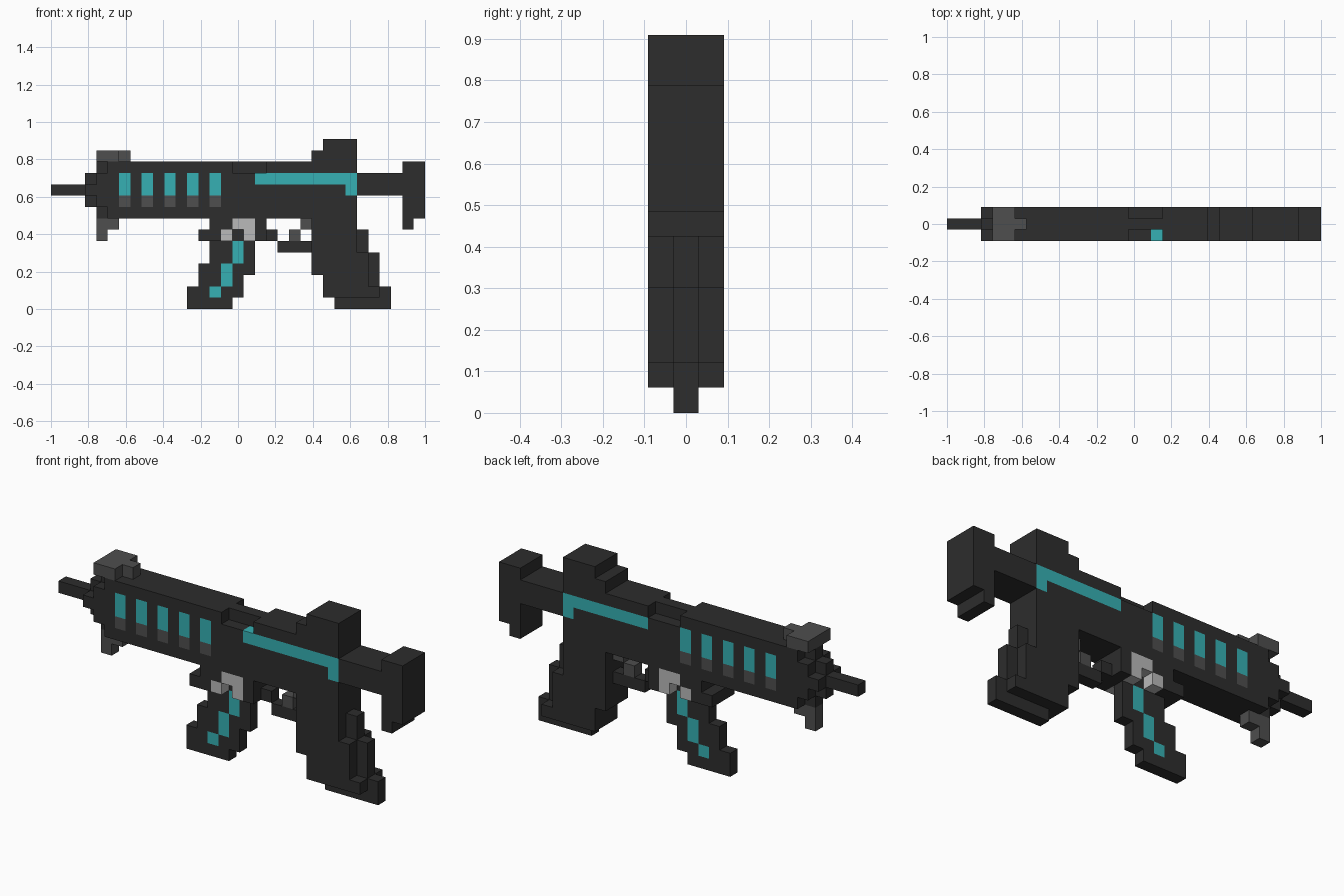
import bpy
import bmesh

cube = bpy.data.objects.get("Cube")
if cube:
    bpy.data.objects.remove(cube, do_unlink=True)

U = 2 / 33            # edge of one block
FULL, THIN = (0, 2), (1, 1)
FRONT, BACK = (0, 0), (2, 2)


def srgb(*rgb):
    return [((c / 255 + 0.055) / 1.055) ** 2.4 for c in rgb] + [1.0]


COLOURS = {
    "charcoal": srgb(45, 45, 45),
    "mid_grey": srgb(78, 78, 78),
    "light_grey": srgb(186, 186, 186),
    "teal": srgb(54, 176, 179),
}
NAMES = list(COLOURS)
MATS = []
for name, colour in COLOURS.items():
    mat = bpy.data.materials.new(name)
    mat.diffuse_color = colour
    mat.use_nodes = True
    bsdf = mat.node_tree.nodes["Principled BSDF"]
    bsdf.inputs["Base Color"].default_value = colour
    bsdf.inputs["Roughness"].default_value = 0.8
    MATS.append(mat)

cells = {}            # block position -> [part, colour]


def fill(part, colour, i0, i1, j0, j1, depth=FULL):
    """Fill an inclusive range of columns, rows and depth layers."""
    for i in range(i0, i1 + 1):
        for j in range(j0, j1 + 1):
            for k in range(depth[0], depth[1] + 1):
                cells[i, j, k] = [part, colour]


def paint(colour, i0, i1, j0, j1, depth=FULL):
    """Recolour blocks that are already filled."""
    for (i, j, k), cell in cells.items():
        if i0 <= i <= i1 and j0 <= j <= j1 and depth[0] <= k <= depth[1]:
            cell[1] = colour


def carve(i0, i1, j0, j1):
    """Remove both outer layers, leaving the middle one."""
    for i in range(i0, i1 + 1):
        for j in range(j0, j1 + 1):
            for k in (0, 2):
                cells.pop((i, j, k), None)


# Barrel and stepped muzzle
fill("barrel", "charcoal", 0, 2, 10, 10, THIN)
fill("muzzle_collar", "charcoal", 3, 3, 9, 11, THIN)
fill("muzzle_collar", "charcoal", 3, 3, 10, 10)
fill("muzzle_collar", "charcoal", 4, 4, 8, 12, THIN)
fill("muzzle_collar", "charcoal", 4, 4, 9, 11)

# Main body with a narrowed stretch on top
fill("body", "charcoal", 5, 26, 8, 12)
carve(16, 18, 12, 12)

# Vent slots, one block further back on the rear side
for side, first in ((FRONT, 6), (BACK, 7)):
    for i in range(first, first + 9, 2):
        paint("teal", i, i, 10, 11, side)
        paint("mid_grey", i, i, 9, 9, side)

# Glowing side stripes
for side, first in ((FRONT, 18), (BACK, 19)):
    paint("teal", first, 26, 11, 11, side)
    paint("teal", 26, 26, 10, 10, side)

# Sights
fill("front_sight", "mid_grey", 4, 5, 13, 13)
fill("front_sight", "mid_grey", 6, 6, 13, 13, THIN)
fill("lower_lug", "mid_grey", 4, 5, 7, 7, THIN)
fill("lower_lug", "mid_grey", 4, 4, 6, 6, THIN)
fill("rear_sight", "charcoal", 24, 26, 13, 14)
fill("rear_sight", "charcoal", 23, 23, 13, 13)

# Shoulder stock
fill("stock_tube", "charcoal", 27, 30, 10, 11)
fill("stock_plate", "charcoal", 31, 32, 8, 12)
fill("stock_plate", "charcoal", 31, 31, 7, 7)

# Magazine well with its pale latch
fill("magazine_well", "charcoal", 14, 18, 7, 7)
fill("magazine_well", "charcoal", 13, 18, 6, 6)
paint("light_grey", 16, 17, 7, 7)
paint("light_grey", 15, 15, 6, 6)
paint("light_grey", 17, 17, 6, 6)
carve(16, 16, 6, 6)

# Slanted magazine: first and last column of each row
for j, (i0, i1) in enumerate([(12, 15), (12, 16), (13, 16), (13, 17), (14, 17), (14, 17)]):
    fill("magazine", "charcoal", i0, i1, j, j, THIN)
paint("teal", 16, 16, 4, 5, THIN)
paint("teal", 15, 15, 2, 3, THIN)
paint("teal", 14, 14, 1, 1, THIN)

# Trigger and guard
fill("trigger_guard", "charcoal", 19, 19, 6, 6, THIN)
fill("trigger_guard", "charcoal", 20, 22, 5, 5, THIN)
fill("trigger", "mid_grey", 22, 22, 7, 7, THIN)
fill("trigger", "mid_grey", 21, 21, 6, 6, THIN)

# Rear grip, full-width core with a thin spine behind it
fill("rear_grip", "charcoal", 23, 26, 3, 7)
fill("rear_grip", "charcoal", 24, 26, 1, 2)
fill("rear_grip", "charcoal", 27, 27, 2, 4)
fill("rear_grip", "charcoal", 27, 28, 1, 1)
fill("rear_grip_spine", "charcoal", 27, 27, 5, 6, THIN)
fill("rear_grip_spine", "charcoal", 28, 28, 2, 4, THIN)
fill("rear_grip_spine", "charcoal", 29, 29, 0, 1, THIN)
fill("rear_grip_spine", "charcoal", 25, 28, 0, 0, THIN)


def build(part):
    """Mesh the exposed block faces of one part and merge flat areas."""
    bm = bmesh.new()
    for pos, (owner, colour) in cells.items():
        if owner != part:
            continue
        for axis in range(3):
            for step in (0, 1):
                near = list(pos)
                near[axis] += 2 * step - 1
                if tuple(near) in cells:
                    continue
                corners = []
                for a, b in ((0, 0), (1, 0), (1, 1), (0, 1)):
                    p = list(pos)
                    p[axis] += step
                    p[(axis + 1) % 3] += a
                    p[(axis + 2) % 3] += b
                    i, j, k = p
                    corners.append(bm.verts.new((i * U - 1, (k - 1.5) * U, j * U)))
                # columns, rows, layers are x, z, y, which flips the winding
                face = bm.faces.new(corners[::-1] if step else corners)
                face.normal_update()
                out = (0.0, 0.0, 0.0)
                world = (0, 2, 1)[axis]
                if face.normal[world] * (2 * step - 1) < 0:
                    face.normal_flip()
                face.material_index = NAMES.index(colour)
    bmesh.ops.remove_doubles(bm, verts=bm.verts[:], dist=U * 0.01)
    bmesh.ops.dissolve_limit(bm, angle_limit=0.02, verts=bm.verts[:], edges=bm.edges[:],
                             delimit={'MATERIAL', 'NORMAL'})
    mesh = bpy.data.meshes.new(part)
    bm.to_mesh(mesh)
    bm.free()
    for mat in MATS:
        mesh.materials.append(mat)
    bpy.context.collection.objects.link(bpy.data.objects.new(part, mesh))


for part in dict.fromkeys(owner for owner, _ in cells.values()):
    build(part)
